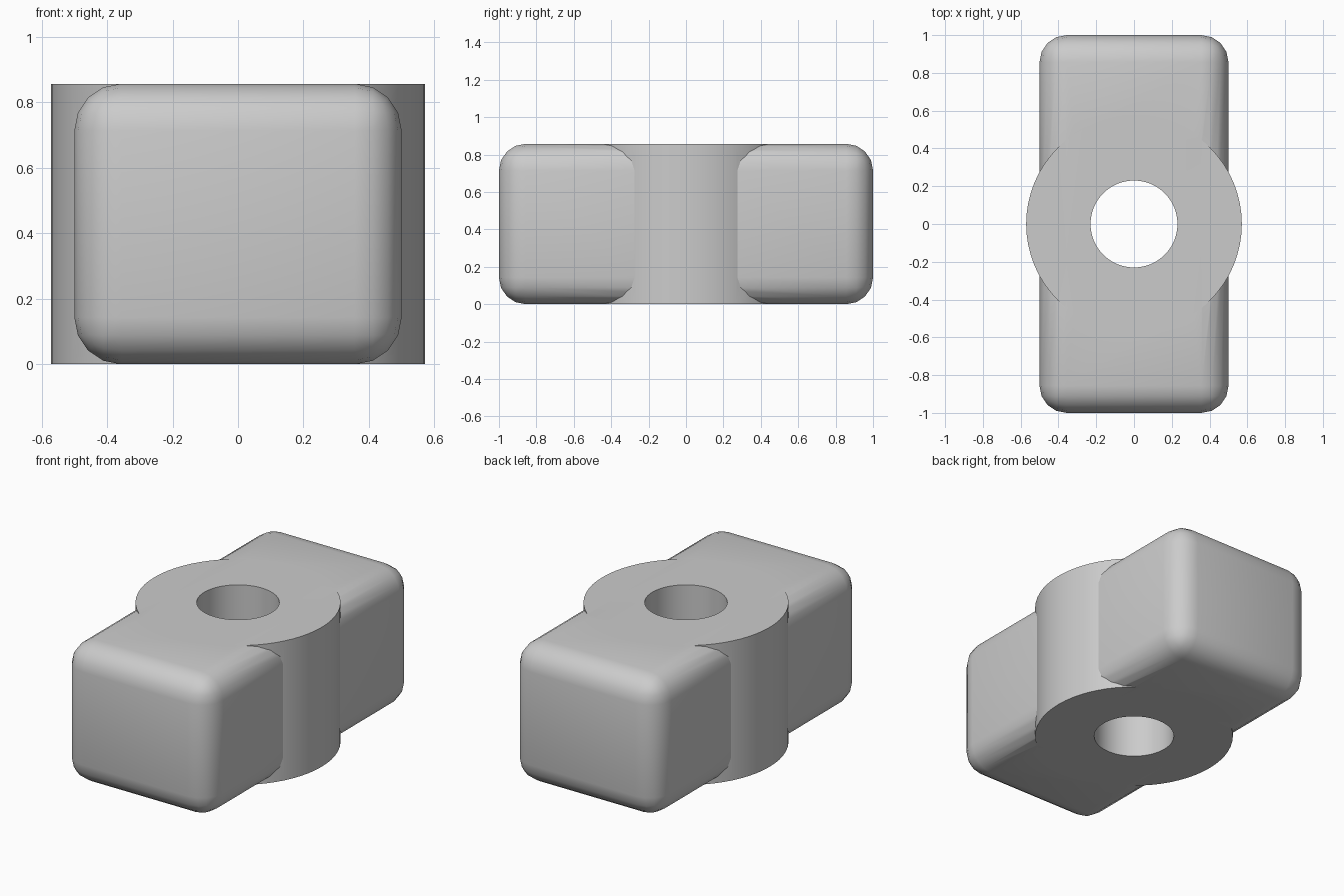
import bpy, bmesh
from math import radians

cube = bpy.data.objects.get("Cube")
if cube:
    bpy.data.objects.remove(cube, do_unlink=True)

HEIGHT = 0.857
MID = HEIGHT / 2

grey = bpy.data.materials.new("light grey")
grey.use_nodes = True
grey.diffuse_color = (0.6, 0.6, 0.6, 1)
grey.node_tree.nodes["Principled BSDF"].inputs["Base Color"].default_value = (0.6, 0.6, 0.6, 1)


def cylinder(name, radius, depth):
    bpy.ops.mesh.primitive_cylinder_add(vertices=64, radius=radius, depth=depth, location=(0, 0, MID))
    obj = bpy.context.object
    obj.name = name
    obj.data.materials.append(grey)
    return obj


def boolean(target, other, operation):
    mod = target.modifiers.new(operation.lower(), "BOOLEAN")
    mod.object, mod.operation, mod.solver = other, operation, "EXACT"
    bpy.ops.object.select_all(action="DESELECT")
    target.select_set(True)
    bpy.context.view_layer.objects.active = target
    bpy.ops.object.modifier_apply(modifier=mod.name)
    bpy.data.objects.remove(other, do_unlink=True)


# Rounded block running front to back
bm = bmesh.new()
bmesh.ops.create_cube(bm, size=1)
bmesh.ops.scale(bm, vec=(1, 2, HEIGHT), verts=bm.verts)
bmesh.ops.translate(bm, vec=(0, 0, MID), verts=bm.verts)
bmesh.ops.bevel(bm, geom=bm.edges[:], offset=0.143, segments=4, profile=0.5, affect="EDGES")
mesh = bpy.data.meshes.new("hub_block")
bm.to_mesh(mesh)
bm.free()
mesh.materials.append(grey)
block = bpy.data.objects.new("hub_block", mesh)
bpy.context.collection.objects.link(block)

# Round collar joined through the middle, then the vertical bore
boolean(block, cylinder("collar", 0.571, HEIGHT), "UNION")
boolean(block, cylinder("bore_cutter", 0.23, 2), "DIFFERENCE")

bpy.ops.object.shade_smooth_by_angle(angle=radians(30))
